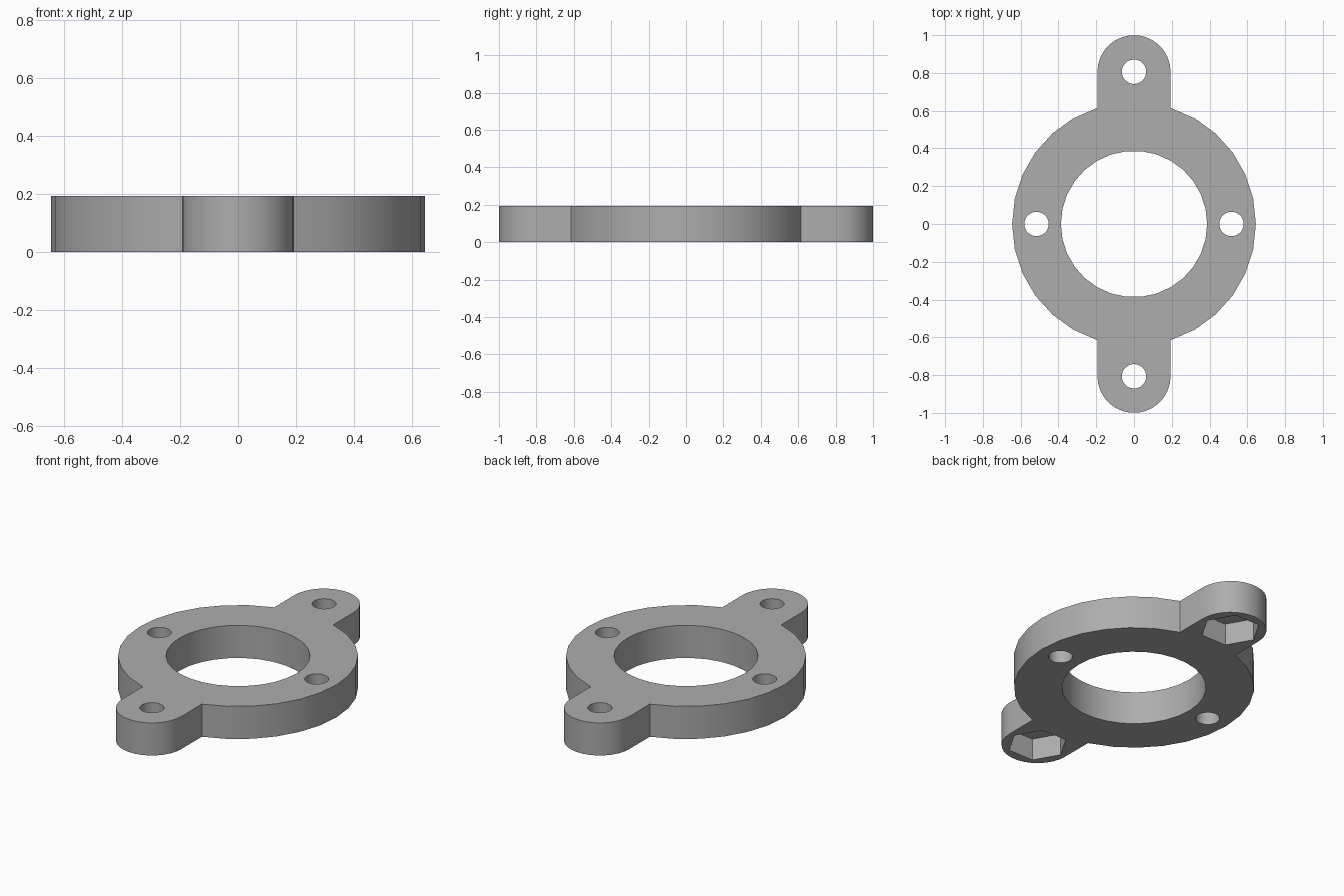
import bpy, bmesh, math

cube = bpy.data.objects.get("Cube")
if cube:
    bpy.data.objects.remove(cube, do_unlink=True)

U = 2 / 31            # one design unit
HEIGHT = 3 * U
EAR_Y = 12.5 * U
SIDES = 30

grey = bpy.data.materials.new("plain grey")
grey.use_nodes = True
grey.diffuse_color = (0.42, 0.42, 0.42, 1)
grey.node_tree.nodes["Principled BSDF"].inputs["Base Color"].default_value = (0.42, 0.42, 0.42, 1)


def prism(name, outline, z0, z1):
    """Extrude a closed outline from z0 to z1."""
    bm = bmesh.new()
    face = bm.faces.new([bm.verts.new((x, y, z0)) for x, y in outline])
    top = bmesh.ops.extrude_face_region(bm, geom=[face])["geom"]
    bmesh.ops.translate(bm, vec=(0, 0, z1 - z0),
                        verts=[v for v in top if isinstance(v, bmesh.types.BMVert)])
    bmesh.ops.recalc_face_normals(bm, faces=bm.faces)
    mesh = bpy.data.meshes.new(name)
    bm.to_mesh(mesh)
    bm.free()
    ob = bpy.data.objects.new(name, mesh)
    bpy.context.collection.objects.link(ob)
    mesh.materials.append(grey)
    return ob


def circle(x, y, r, n=SIDES):
    return [(x + r * math.cos(math.tau * i / n), y + r * math.sin(math.tau * i / n))
            for i in range(n)]


# Flange outline: round body with a rounded ear at each end
R, W = 10 * U, 3 * U
start = math.asin(W / R)
half = []
for i in range(SIDES // 2 + 1):      # ear tip
    a = math.pi * i / (SIDES // 2)
    half.append((W * math.cos(a), EAR_Y + W * math.sin(a)))
root = math.pi / 2 + start
side = [root] + [a for a in (math.tau * i / SIDES for i in range(SIDES))
                 if root + 0.02 < a < math.tau * 0.75 - start - 0.02] + [math.tau * 0.75 - start]
half += [(R * math.cos(a), R * math.sin(a)) for a in side]
flange = prism("mounting_flange", half + [(-x, -y) for x, y in half], 0, HEIGHT)

# Bore, bolt holes and hexagonal nut pockets
cutters = [prism("bore_cutter", circle(0, 0, 6 * U), -0.1, HEIGHT + 0.1)]
for s in (-1, 1):
    cutters.append(prism("side_hole_cutter", circle(s * 8 * U, 0, U), -0.1, HEIGHT + 0.1))
    cutters.append(prism("ear_hole_cutter", circle(0, s * EAR_Y, U), -0.1, HEIGHT + 0.1))
    cutters.append(prism("nut_pocket_cutter", circle(0, s * EAR_Y, 2.5 * U, 6), -0.1, 2 * U))

bpy.context.view_layer.objects.active = flange
flange.select_set(True)
for c in cutters:
    mod = flange.modifiers.new("cut", "BOOLEAN")
    mod.object = c
    mod.operation = "DIFFERENCE"
    mod.solver = "EXACT"
    bpy.ops.object.modifier_apply(modifier=mod.name)
    bpy.data.objects.remove(c, do_unlink=True)

bpy.ops.object.shade_smooth_by_angle(angle=math.radians(30))
